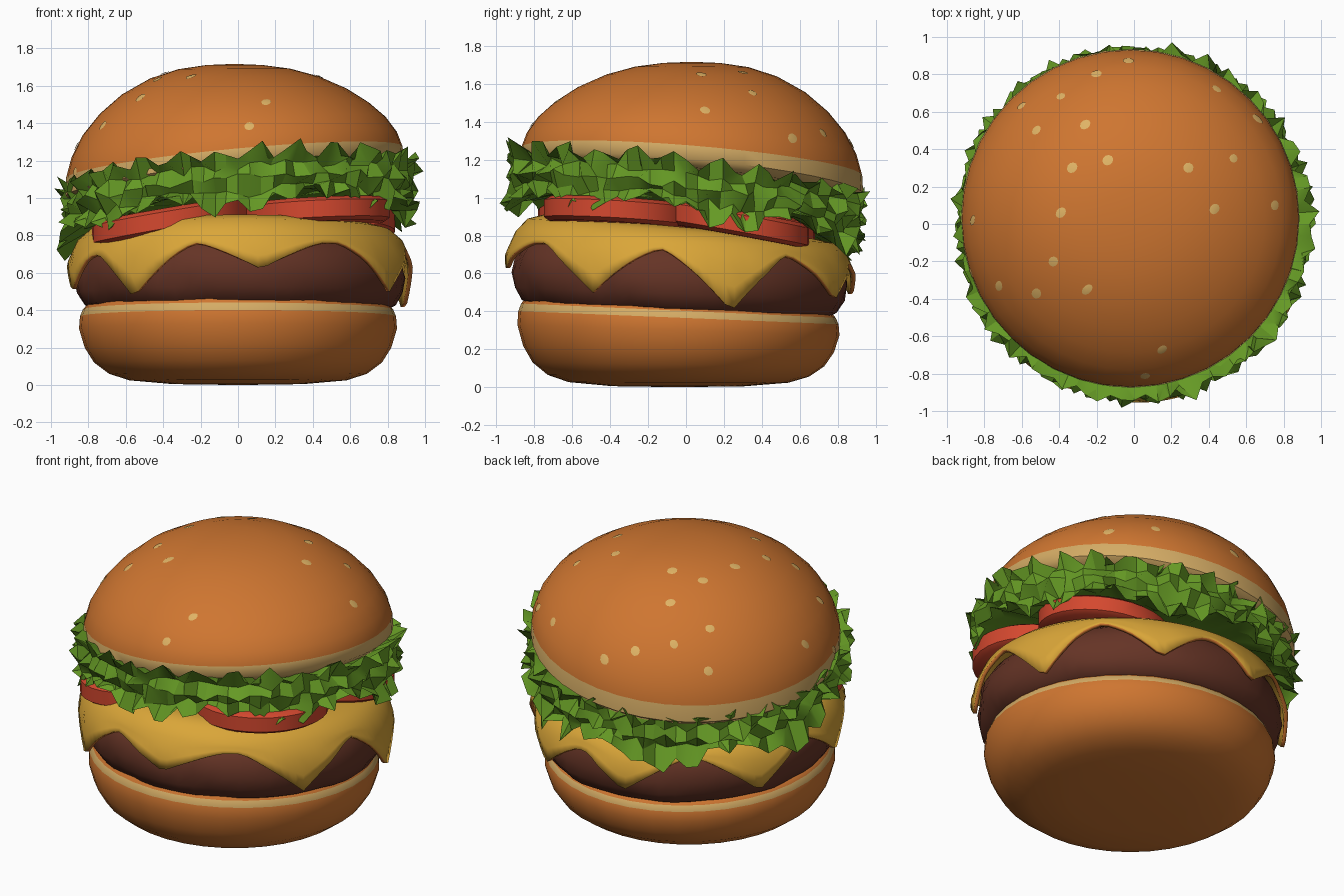
import bpy, bmesh, math, random
from mathutils import Vector
from mathutils.bvhtree import BVHTree

if "Cube" in bpy.data.objects:
    bpy.data.objects.remove(bpy.data.objects["Cube"])

random.seed(4)


def mat(name, rgb):
    m = bpy.data.materials.new(name)
    m.diffuse_color = (*rgb, 1)
    m.use_nodes = True
    m.node_tree.nodes["Principled BSDF"].inputs["Base Color"].default_value = m.diffuse_color
    return m


CRUST = mat("bun crust", (0.62, 0.18, 0.03))
CRUMB = mat("bun crumb", (0.66, 0.41, 0.13))
SEED = mat("sesame", (0.74, 0.45, 0.13))
BEEF = mat("beef brown", (0.13, 0.034, 0.019))
CHEDDAR = mat("cheese yellow", (0.70, 0.38, 0.04))
TOMATO = mat("tomato red", (0.66, 0.065, 0.028))
LEAF = mat("lettuce green", (0.13, 0.32, 0.018))


def finish(bm, name, mats, angle=50):
    bmesh.ops.remove_doubles(bm, verts=bm.verts, dist=0.0005)
    bmesh.ops.recalc_face_normals(bm, faces=bm.faces)
    me = bpy.data.meshes.new(name)
    bm.to_mesh(me)
    bm.free()
    for m in mats:
        me.materials.append(m)
    ob = bpy.data.objects.new(name, me)
    bpy.context.collection.objects.link(ob)
    if angle:
        bpy.ops.object.select_all(action='DESELECT')
        ob.select_set(True)
        bpy.context.view_layer.objects.active = ob
        bpy.ops.object.shade_smooth_by_angle(angle=math.radians(angle))
    return ob


def rings(name, rows, seg, point, mats, index=lambda i: 0, angle=50):
    """Skin of revolved rows; point(i, theta) gives each vertex."""
    bm = bmesh.new()
    grid = [[bm.verts.new(point(i, math.tau * j / seg)) for j in range(seg)]
            for i in range(rows)]
    for i in range(rows - 1):
        for j in range(seg):
            k = (j + 1) % seg
            f = bm.faces.new((grid[i][j], grid[i][k], grid[i + 1][k], grid[i + 1][j]))
            f.material_index = index(i)
    return finish(bm, name, mats, angle)


# Bottom bun with a pale cut line under its upper lip
base = [(0, 0), (0.35, 0.005), (0.58, 0.025), (0.69, 0.06), (0.77, 0.12), (0.82, 0.2),
        (0.85, 0.3), (0.845, 0.365), (0.83, 0.402), (0.80, 0.435), (0, 0.435)]


def base_pt(i, t):
    r, z = base[i]
    x, y = r * math.cos(t), r * math.sin(t) - 0.04
    return (x, y, z - 0.045 * y * z / 0.4)


rings("bottom_bun", len(base), 36, base_pt, [CRUST, CRUMB], lambda i: int(i == 7))

# Beef patty, slightly lumpy
beef = [(0, 0.39), (0.76, 0.39), (0.83, 0.425), (0.87, 0.49), (0.885, 0.57),
        (0.87, 0.65), (0.83, 0.72), (0.75, 0.77), (0, 0.79)]


def beef_pt(i, t):
    r, z = beef[i]
    r *= 1 + 0.008 * math.sin(9 * t + i) + 0.006 * math.sin(17 * t + 2 * i)
    x, y = r * math.cos(t) + 0.01, r * math.sin(t) - 0.03
    return (x, y, z - 0.04 * y)


rings("patty", len(beef), 60, beef_pt, [BEEF])

# Melted cheese: two crossed square slices, eight drooping corners (angle, tip height)
tips = [(17, 0.40), (62, 0.46), (101, 0.48), (152, 0.47), (194, 0.50),
        (232, 0.47), (277, 0.62), (330, 0.50)]


def cheese_edge(t):
    z = 0.725 - 0.04 * math.sin(t)
    for a, tip in tips:
        d = abs((math.degrees(t) - a + 180) % 360 - 180)
        if d < 24:
            z -= (z - tip) * (1 - d / 24) ** 1.4
    return z


def cheese_pt(i, t):
    s = -0.065 * math.sin(t)
    low = cheese_edge(t)
    r, z = [(0, 0.83), (0.5, 0.83 + s / 2), (0.72, 0.835 + s), (0.80, 0.815 + s),
            (0.86, 0.765 + s * 0.8), (0, 0), (0, 0), (0, 0)][i]
    if i > 4:
        top = 0.765 + s * 0.8
        z = top + (low - top) * (i - 4) / 3
        r = 0.86 + 0.055 * min(1, (top - z) / 0.12)
    return (r * math.cos(t) + 0.01, r * math.sin(t) - 0.03, z)


cheese = rings("cheese", 8, 120, cheese_pt, [CHEDDAR, CRUST])
sol = cheese.modifiers.new("thickness", 'SOLIDIFY')
sol.thickness = 0.022
sol.offset = 0
sol.material_offset_rim = 1


# Tomato slices: centre, radius, slopes in x and y
def tomato(name, c, r, sx, sy):
    prof = [(0, -0.065), (r - 0.03, -0.065), (r, -0.045), (r, 0.045), (r - 0.03, 0.065), (0, 0.065)]

    def pt(i, t):
        q, z = prof[i]
        x, y = q * math.cos(t), q * math.sin(t)
        return (c[0] + x, c[1] + y, c[2] + z + sx * x + sy * y)
    rings(name, 6, 32, pt, [TOMATO])


tomato("tomato_left", (-0.36, -0.36, 0.875), 0.42, 0.17, -0.03)
tomato("tomato_front", (0.42, -0.36, 0.92), 0.39, 0.05, -0.06)
tomato("tomato_right", (0.46, 0.27, 0.86), 0.38, 0.02, -0.18)
tomato("tomato_back", (-0.30, 0.30, 0.85), 0.38, 0.05, -0.10)

# Lettuce: a crumpled ruffle between the tomatoes and the top bun
leaf = [(0, 0.08), (0.66, 0.08), (0.86, 0.12), (0.94, 0.15), (0.905, 0.08), (0.935, 0.02),
        (0.895, -0.04), (0.935, -0.11), (0.85, -0.07), (0.6, -0.01), (0, -0.01)]


def leaf_pt(i, t):
    r, z = leaf[i]
    if 1 < i < 9:
        r += 0.035 * math.sin(34 * t + 1.9 * i) + random.uniform(-0.025, 0.025)
        z += random.uniform(-0.022, 0.022)
        if i in (3, 7):
            z += 0.035 * math.sin(27 * t + i)
        if z < 0:
            z -= 0.055 * math.cos(7 * (t + math.pi / 2)) * min(1, -z / 0.1)
    x, y = r * math.cos(t), r * math.sin(t)
    return (x, y, 0.975 + z + 0.075 * x - 0.125 * y)


rings("lettuce", len(leaf), 92, leaf_pt, [LEAF], angle=28)

# Top bun: tilted domed crown with a pale band at its rim
crown = [(0, 0.612), (0.15, 0.606), (0.3, 0.585), (0.45, 0.54), (0.6, 0.465), (0.72, 0.375),
         (0.81, 0.28), (0.87, 0.18), (0.9, 0.085), (0.905, 0), (0.86, -0.04), (0, -0.04)]


def crown_pt(i, t):
    r, z = crown[i]
    x, y = r * math.cos(t), r * math.sin(t)
    k = 1 - max(z, 0) / 0.612
    return (x - 0.02, y + 0.03, 1.105 + z + k * (0.11 * x - 0.095 * y))


bun = rings("top_bun", len(crown), 40, crown_pt, [CRUST, CRUMB], lambda i: int(i >= 8))

# Sesame seeds: thin flakes hugging the crown, placed by plan position
spots = [(-0.2, 0.8), (0.44, 0.72), (-0.39, 0.68), (-0.26, 0.53), (-0.52, 0.5), (-0.14, 0.34),
         (-0.33, 0.3), (0.29, 0.3), (0.53, 0.35), (-0.39, 0.06), (0.43, 0.08), (0.75, 0.1),
         (-0.43, -0.2), (-0.72, -0.33), (-0.52, -0.37), (-0.25, -0.35), (0.15, -0.67),
         (0.06, -0.81), (-0.86, 0.02), (-0.03, 0.87), (0.66, 0.56), (-0.6, 0.63), (-0.87, -0.26)]
src = bmesh.new()
src.from_mesh(bun.data)
tree = BVHTree.FromBMesh(src)
bm = bmesh.new()
for x, y in spots:
    p, n, _, _ = tree.ray_cast(Vector((x, y, 3)), Vector((0, 0, -1)))
    if p is None:
        continue
    u = n.orthogonal().normalized()
    v = n.cross(u)
    a, b = random.uniform(0.026, 0.036), random.uniform(0.022, 0.028)
    rim = []
    for k in range(10):
        t = math.tau * k / 10
        q, m, _, _ = tree.find_nearest(p + u * a * math.cos(t) + v * b * math.sin(t))
        rim.append(bm.verts.new(q + m * 0.004))
    mid = bm.verts.new(p + n * 0.007)
    for k in range(10):
        bm.faces.new((rim[k], rim[(k + 1) % 10], mid))
src.free()
finish(bm, "sesame_seeds", [SEED])
